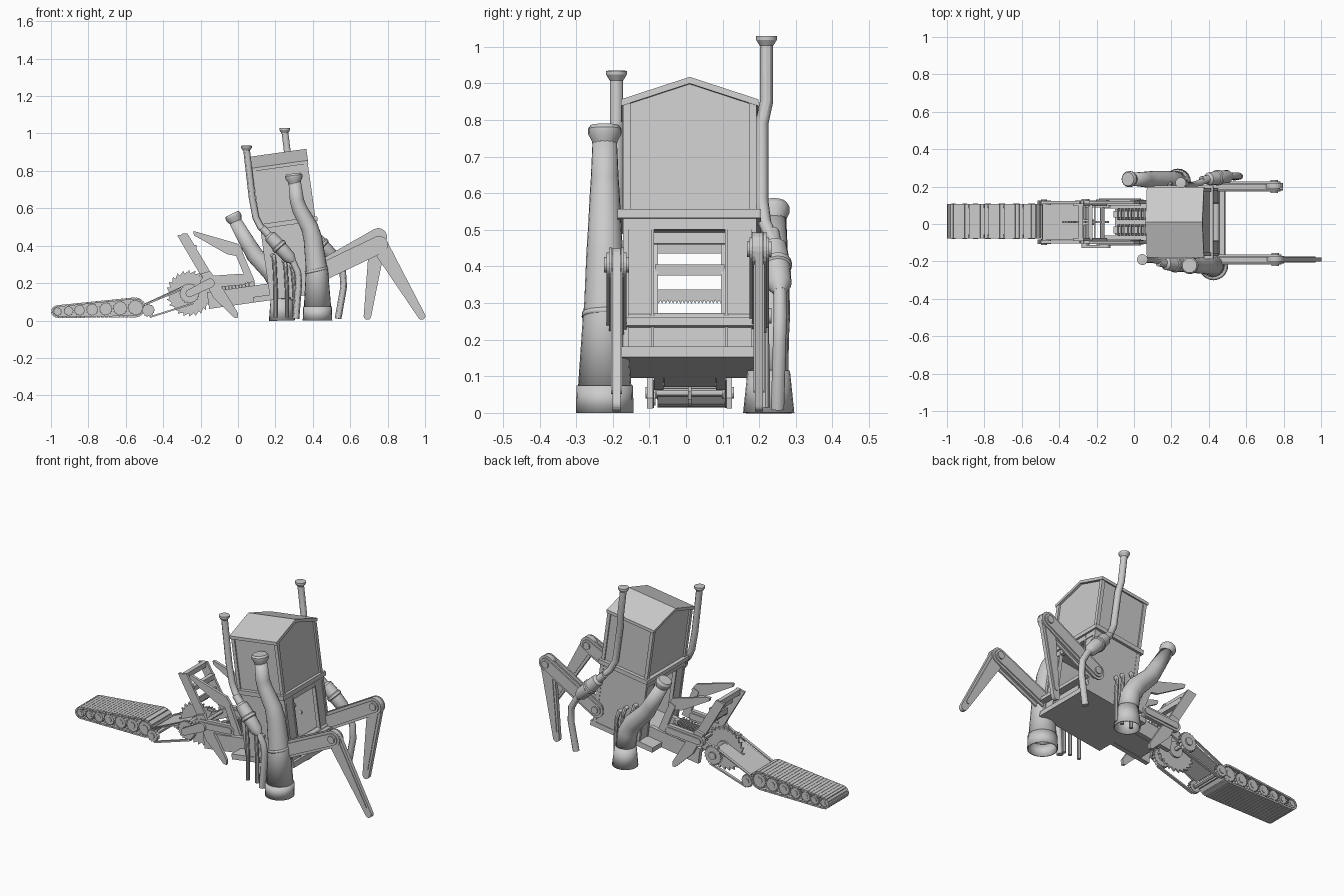
import bpy, bmesh, math
from mathutils import Vector, Matrix

CY = 0.01  # centre line of the body
TILT = Matrix.Translation((0.47, 0, 0.15)) @ Matrix.Rotation(math.radians(-8), 4, 'Y')
FLAT = Matrix.Identity(4)
SWAP = Matrix(((0, 1, 0, 0), (1, 0, 0, 0), (0, 0, 1, 0), (0, 0, 0, 1)))  # xz profile -> yz profile


def finish(name, bm, smooth=False, m=FLAT):
    bmesh.ops.transform(bm, matrix=m, verts=bm.verts)
    bmesh.ops.recalc_face_normals(bm, faces=bm.faces)
    me = bpy.data.meshes.new(name)
    bm.to_mesh(me)
    bm.free()
    ob = bpy.data.objects.new(name, me)
    bpy.context.collection.objects.link(ob)
    if smooth:
        bpy.context.view_layer.objects.active = ob
        ob.select_set(True)
        bpy.ops.object.shade_smooth_by_angle(angle=math.radians(30))
        ob.select_set(False)
    return ob


def prism(name, prof, y0, y1, m=FLAT, smooth=False):
    """xz profile extruded along y"""
    bm = bmesh.new()
    f = bm.faces.new([bm.verts.new((x, y0, z)) for x, z in prof])
    r = bmesh.ops.extrude_face_region(bm, geom=[f])
    vs = [v for v in r['geom'] if isinstance(v, bmesh.types.BMVert)]
    bmesh.ops.translate(bm, verts=vs, vec=(0, y1 - y0, 0))
    if not any(g is f for g in bm.faces):
        bm.faces.new([v for v in bm.verts][:len(prof)])
    return finish(name, bm, smooth, m)


def box(name, x0, x1, y0, y1, z0, z1, m=FLAT):
    return prism(name, [(x0, z0), (x1, z0), (x1, z1), (x0, z1)], y0, y1, m)


def capsule(a, b, ra, rb, n=10):
    """outline of a bar with round ends"""
    d = math.atan2(b[1] - a[1], b[0] - a[0])
    arc = lambda c, r, s: [(c[0] + r * math.cos(d + s + math.pi * i / n),
                            c[1] + r * math.sin(d + s + math.pi * i / n)) for i in range(n + 1)]
    return arc(a, ra, math.pi / 2) + arc(b, rb, -math.pi / 2)


def gear(name, x, z, r, y0, y1, n, depth):
    pts = []
    for i in range(n):
        a = 2 * math.pi * i / n
        pts.append((x + r * math.cos(a), z + r * math.sin(a)))
        if depth:
            b = a + 0.9 * math.pi * 2 / n
            pts.append((x + (r - depth) * math.cos(b), z + (r - depth) * math.sin(b)))
    return prism(name, pts, y0, y1, smooth=not depth)


def disc(name, x, z, r, y0, y1, n=24):
    return gear(name, x, z, r, y0, y1, n, 0)


def tube(name, pts, n=16, hollow=0):
    """round sweep through (x, y, z, radius) points"""
    bm = bmesh.new()
    P = [Vector(p[:3]) for p in pts]
    rings = []
    for i, p in enumerate(P):
        a = (p - P[i - 1]).normalized() if i else Vector()
        b = (P[i + 1] - p).normalized() if i < len(P) - 1 else Vector()
        t = (a + b).normalized()
        u = Vector((0, 1, 0)).cross(t).normalized()
        w = t.cross(u)
        rings.append([bm.verts.new(p + pts[i][3] * (u * math.cos(2 * math.pi * k / n) + w * math.sin(2 * math.pi * k / n)))
                      for k in range(n)])
    for r, s in zip(rings, rings[1:]):
        for k in range(n):
            bm.faces.new((r[k], r[(k + 1) % n], s[(k + 1) % n], s[k]))
    if not hollow:
        bm.faces.new(rings[0])
        bm.faces.new(rings[-1])
    ob = finish(name, bm, True)
    if hollow:
        mod = ob.modifiers.new("wall", 'SOLIDIFY')
        mod.thickness, mod.offset = hollow, -1
    return ob


# tilted cabin: deck, lower side walls, door frames at both ends
box("deck", -0.39, 0.015, -0.175, 0.193, 0, 0.03, TILT)
box("door_sill", -0.02, -0.008, -0.09, 0.11, 0.03, 0.09, TILT)
for y in (-0.17, 0.178):
    box("lower_side_wall", -0.295, -0.005, y, y + 0.012, 0.03, 0.39, TILT)
for x in (-0.30, -0.02):
    for y0, y1 in ((-0.168, -0.087), (0.107, 0.188)):
        box("door_panel", x + 0.004, x + 0.016, y0, y1, 0.03, 0.39, TILT)
    for y0, y1 in ((-0.172, -0.157), (-0.095, -0.087), (0.107, 0.115), (0.177, 0.192)):
        box("door_post", x, x + 0.022, y0, y1, 0.03, 0.39, TILT)
    box("door_lintel", x, x + 0.02, -0.168, 0.188, 0.355, 0.39, TILT)
box("door_rail", -0.02, 0.03, -0.172, 0.192, 0.085, 0.107, TILT)
box("cabin_ledge", -0.31, 0.01, -0.187, 0.205, 0.385, 0.41, TILT)

# cabin upper body (gabled), roof slabs and corner posts
prism("cabin_body", [(-0.165, 0.41), (0.185, 0.41), (0.185, 0.70), (CY, 0.758), (-0.165, 0.70)], -0.29, -0.01, TILT @ SWAP)
for s in (-1, 1):
    prism("roof", [(CY, 0.757), (CY, 0.775), (CY + s * 0.188, 0.713), (CY + s * 0.188, 0.695)], -0.305, 0.003, TILT @ SWAP)
    for x in (-0.30, -0.02):
        y = CY + s * 0.172
        box("corner_post", x, x + 0.02, y - 0.01, y + 0.01, 0.41, 0.705, TILT)

# front legs: layered thigh and tapering shin
for side, y, hip, knee, foot in (("near", -0.19, (0.43, 0.25), (0.755, 0.405), (0.982, 0.024)),
                                 ("far", 0.2, (0.43, 0.265), (0.75, 0.447), (0.692, 0.024))):
    for s in (-1, 1):
        prism(side + "_thigh_plate", capsule(hip, knee, 0.047, 0.047), y + s * 0.012, y + s * 0.02)
        prism(side + "_thigh_cover", capsule(hip, knee, 0.033, 0.033), y + s * 0.02, y + s * 0.027)
    prism(side + "_thigh_core", capsule(hip, knee, 0.03, 0.03), y - 0.012, y + 0.012)
    prism(side + "_shin", capsule(knee, foot, 0.046, 0.02), y - 0.011, y + 0.011)
    a, b = Vector(knee), Vector(foot)
    prism(side + "_shin_rib", capsule(a.lerp(b, 0.1), a.lerp(b, 0.9), 0.028, 0.011), y - 0.015, y + 0.015)
    for c in (hip, knee):
        disc(side + "_joint_pin", c[0], c[1], 0.021, y - 0.034, y + 0.034, 16)
disc("hip_axle", 0.44, 0.255, 0.018, -0.18, 0.19, 12)

# large funnels with flared feet and collars
def collar(name, x, y, z, r, dx):
    steps = ((0, 0.72), (0.012, 0.78), (0.03, 1), (0.044, 1), (0.054, 0.84))
    tube(name, [(x + dx * h, y, z + h, r * k) for h, k in steps], 16)

Y = -0.222
tube("near_funnel_foot", [(0.425, Y, 0, 0.079), (0.425, Y, 0.075, 0.077)], 20, 0.006)
tube("near_funnel", [(0.425, Y, 0.07, 0.073), (0.422, Y, 0.26, 0.06), (0.417, Y, 0.30, 0.056), (0.40, Y, 0.44, 0.05),
                     (0.382, Y, 0.50, 0.046), (0.33, Y, 0.595, 0.041), (0.315, Y, 0.64, 0.038), (0.302, Y, 0.75, 0.033)], 20, 0.006)
tube("near_funnel_band", [(0.42, Y, 0.262, 0.063), (0.417, Y, 0.275, 0.062)], 20, 0.006)
collar("near_funnel_collar", 0.303, Y, 0.732, 0.046, -0.12)
tube("far_funnel_foot", [(0.235, 0.226, 0, 0.07), (0.232, 0.226, 0.115, 0.058)], 20, 0.006)
tube("far_funnel", [(0.232, 0.226, 0.10, 0.054), (0.215, 0.228, 0.2, 0.053), (0.18, 0.232, 0.26, 0.052),
                    (0.09, 0.237, 0.35, 0.046), (0.06, 0.238, 0.40, 0.042), (-0.015, 0.24, 0.53, 0.034)], 20, 0.006)
collar("far_funnel_collar", -0.006, 0.24, 0.517, 0.043, -0.5)

# thin exhaust stacks with silencers
def exhaust(side, pts, a, b):
    tube(side + "_exhaust", [(*p, 0.018) for p in pts], 12)
    x, y, z = pts[0]
    tube(side + "_exhaust_cap", [(x, y, z - 0.012, 0.019), (x, y, z + 0.004, 0.029), (x, y, z + 0.014, 0.029), (x, y, z + 0.015, 0.023)], 14)
    a, b = Vector(a), Vector(b)
    tube(side + "_silencer", [(*a.lerp(b, t), r) for t, r in
         ((0, 0.019), (0.2, 0.021), (0.25, 0.034), (0.5, 0.037), (0.52, 0.042), (0.58, 0.042), (0.6, 0.037), (0.88, 0.034), (1, 0.018))], 16)

exhaust("near", [(0.045, -0.19, 0.92), (0.075, -0.19, 0.66), (0.095, -0.19, 0.55), (0.12, -0.195, 0.5), (0.2, -0.215, 0.43),
                 (0.285, -0.22, 0.33), (0.32, -0.22, 0.26), (0.325, -0.22, 0.2), (0.31, -0.22, 0.01)],
        (0.13, -0.208, 0.495), (0.295, -0.225, 0.315))
exhaust("far", [(0.25, 0.22, 1.015), (0.27, 0.22, 0.85), (0.28, 0.207, 0.79), (0.31, 0.207, 0.58), (0.34, 0.215, 0.52),
                (0.42, 0.25, 0.44), (0.52, 0.257, 0.33), (0.56, 0.257, 0.26), (0.565, 0.255, 0.18), (0.535, 0.25, 0.01)],
        (0.36, 0.236, 0.495), (0.52, 0.257, 0.33))

# small drain pipes hanging off both sides
for s in (-1, 1):
    y = CY + s * 0.165
    for x, z in ((0.19, 0.35), (0.25, 0.32), (0.29, 0.29)):
        tube("drain_pipe", [(x - 0.01, y, z, 0.011), (x, y + s * 0.03, z - 0.005, 0.011), (x + 0.005, y + s * 0.042, z - 0.04, 0.011),
                            (x + 0.012, y + s * 0.042, 0.16, 0.011), (x + 0.012, y + s * 0.042, 0.015, 0.011)], 10)

# rear chassis with finned cylinders
box("chassis", -0.57, -0.36, -0.06, 0.08, 0.0, 0.05, TILT)
prism("conveyor_slope", [(-0.27, 0.185), (-0.26, 0.178), (-0.49, 0.083), (-0.49, 0.09)], -0.085, 0.105)
for s in (-1, 1):
    y = CY + s * 0.085
    box("chassis_rail", -0.63, -0.3, y - 0.013, y + 0.013, 0.0, 0.09, TILT)
    yc = CY + s * 0.042
    box("engine_cylinder", -0.57, -0.37, yc - 0.018, yc + 0.018, 0.04, 0.11, TILT)
    for i in range(9):
        x = -0.55 + i * 0.018
        box("cooling_fin", x, x + 0.007, yc - 0.03, yc + 0.03, 0.045, 0.122, TILT)

    # linkage arms, lift rails, blades and spikes on each side
    y = CY + s * 0.108
    prism("push_arm", capsule((-0.17, 0.205), (0.02, 0.22), 0.032, 0.03), y - 0.012, y + 0.012)
    prism("push_arm_rib", capsule((-0.17, 0.205), (0.02, 0.22), 0.018, 0.018), y - 0.018, y + 0.018)
    prism("support_arm", capsule((-0.26, 0.145), (-0.15, 0.20), 0.02, 0.025), y - 0.03, y - 0.015)
    prism("lift_rail", [(-0.325, 0.455), (-0.27, 0.465), (-0.145, 0.255), (-0.165, 0.215), (-0.19, 0.225)],
          CY + s * 0.086, CY + s * 0.1)
    prism("upper_blade", [(-0.24, 0.475), (-0.225, 0.475), (0.0, 0.41), (0.03, 0.37), (-0.01, 0.345), (-0.06, 0.355), (-0.235, 0.455)],
          y - 0.01, y + 0.006)
    prism("blade_stay", [(-0.02, 0.37), (0.015, 0.385), (0.09, 0.21), (0.05, 0.2)], y - 0.01, y + 0.01)
    prism("lower_spike", [(-0.2, 0.25), (-0.15, 0.265), (-0.08, 0.17), (0.0, 0.04), (-0.002, 0.012), (-0.02, 0.015), (-0.13, 0.12)],
          y - 0.008, y + 0.008)

    # belt drive: pulleys and belt runs
    y = CY + s * 0.105
    gear("drive_pulley", -0.26, 0.145, 0.056, y - 0.01, y + 0.01, 18, 0.008)
    disc("pulley_hub", -0.26, 0.145, 0.022, y - 0.018, y + 0.018, 16)
    prism("drive_belt_top", [(-0.275, 0.194), (-0.28, 0.186), (-0.50, 0.084), (-0.497, 0.092)], y - 0.008, y + 0.008)
    prism("drive_belt_bottom", [(-0.24, 0.096), (-0.236, 0.088), (-0.47, 0.014), (-0.474, 0.022)], y - 0.008, y + 0.008)

    # track wheels, growing towards the body, set inside the track
    y = CY + 0.005 + s * 0.083
    for i, x in enumerate((-0.965, -0.905, -0.847, -0.78, -0.707, -0.63, -0.548)):
        r, z = 0.025 + i * 0.003, 0.048 + i * 0.0035
        gear("track_wheel", x, z, r, y - 0.008, y + 0.008, 14, 0.006)
        disc("wheel_hub", x, z, r * 0.45, y - 0.011, y + 0.011, 12)
    y = CY + s * 0.105
    gear("tail_wheel", -0.48, 0.055, 0.036, y - 0.011, y + 0.011, 14, 0.006)
    disc("tail_wheel_hub", -0.48, 0.055, 0.016, y - 0.016, y + 0.016, 12)

# lift frame cross plates and saw-edged plate
for x, z in ((-0.285, 0.435), (-0.235, 0.375)):
    box("cross_plate", x - 0.012, x + 0.012, -0.085, 0.105, z, z + 0.03)
teeth = [(-0.08 + i * 0.005, 0.298 if i % 2 else 0.308) for i in range(37)]
prism("serrated_plate", teeth + [(0.10, 0.337), (-0.08, 0.337)], -0.215, -0.205, SWAP)

# circular saw and axles
gear("saw_blade", -0.26, 0.145, 0.125, CY - 0.005, CY + 0.005, 24, 0.018)
disc("saw_flange", -0.26, 0.145, 0.045, CY - 0.015, CY + 0.015)
for x, z in ((-0.26, 0.145), (-0.48, 0.055), (-0.17, 0.205)):
    disc("axle", x, z, 0.011, CY - 0.11, CY + 0.11, 12)

# crawler track: core belt and slats along its outline
A, B = (-0.965, 0.048), (-0.548, 0.07)
prism("track_belt", capsule(A, B, 0.026, 0.046), -0.055, 0.085)
path = [Vector(p) for p in capsule(A, B, 0.029, 0.049, 6)]
for p, q in zip(path, path[1:] + path[:1]):
    n = max(1, round((q - p).length / 0.021))
    d = (q - p) / n
    nor = Vector((d.y, -d.x)).normalized() * 0.005
    for i in range(n):
        a, b = p + d * (i + 0.04), p + d * (i + 0.96)
        prism("track_slat", [tuple(a - nor), tuple(b - nor), tuple(b + nor), tuple(a + nor)], -0.078, 0.108)
